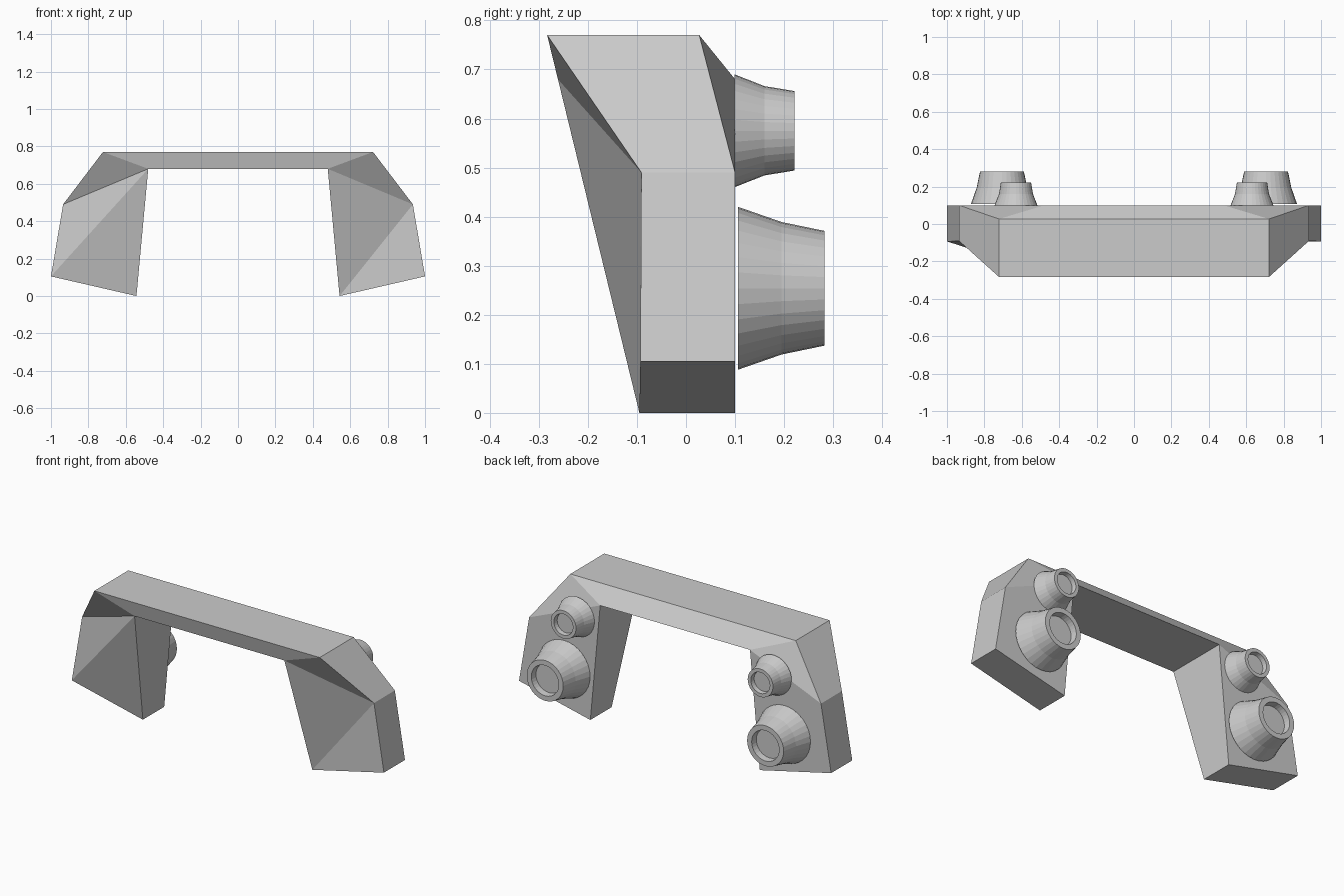
import bpy, bmesh, math

if "Cube" in bpy.data.objects:
    bpy.data.objects.remove(bpy.data.objects["Cube"])


def make_object(name, bm):
    bmesh.ops.recalc_face_normals(bm, faces=bm.faces)
    me = bpy.data.meshes.new(name)
    bm.to_mesh(me)
    bm.free()
    ob = bpy.data.objects.new(name, me)
    bpy.context.collection.objects.link(ob)
    return ob


# Frame corners for one side: (x, z, front y, back y)
CORNERS = [
    (0.42, 0.77, -0.283, 0.027),   # bar top, where the leg starts
    (0.722, 0.77, -0.283, 0.027),  # shoulder
    (0.935, 0.49, -0.091, 0.10),   # outer elbow
    (1.0, 0.105, -0.093, 0.10),    # outer foot
    (0.543, 0.0, -0.095, 0.10),    # inner foot
    (0.48, 0.68, -0.261, 0.10),    # inner corner under the bar
]

# Arched frame: two legs joined by a bar
bm = bmesh.new()
sides = {}
for s in (-1, 1):
    front = [bm.verts.new((s * x, yf, z)) for x, z, yf, yb in CORNERS]
    back = [bm.verts.new((s * x, yb, z)) for x, z, yf, yb in CORNERS]
    sides[s] = front, back
    for v in (front, back):
        bm.faces.new((v[0], v[1], v[5]))
        bm.faces.new((v[1], v[2], v[5]))
    bm.faces.new(back[2:])
    # the twisted front leg face folds differently on each side
    f = front
    tris = ((2, 3, 5), (3, 4, 5)) if s < 0 else ((2, 3, 4), (2, 4, 5))
    for t in tris:
        bm.faces.new([f[i] for i in t])
    for i in range(5):
        bm.faces.new((front[i], front[i + 1], back[i + 1], back[i]))
(lf, lb), (rf, rb) = sides[-1], sides[1]
for a, b, c, d in ((lf[0], rf[0], rf[5], lf[5]), (lb[0], rb[0], rb[5], lb[5]),
                   (lf[0], rf[0], rb[0], lb[0]), (lf[5], rf[5], rb[5], lb[5])):
    bm.faces.new((a, b, c, d))
bmesh.ops.dissolve_limit(bm, angle_limit=0.01, verts=bm.verts, edges=bm.edges)
make_object("arched_frame", bm)


# Flared nozzle: (radius, y) profile turned about the y direction
def nozzle(name, x, z, profile, n=32):
    bm = bmesh.new()
    rings = []
    for r, y in profile:
        rings.append([bm.verts.new((x + r * math.cos(2 * math.pi * i / n), y,
                                    z + r * math.sin(2 * math.pi * i / n)))
                      for i in range(n)])
    for a, b in zip(rings, rings[1:]):
        for i in range(n):
            j = (i + 1) % n
            bm.faces.new((a[i], a[j], b[j], b[i]))
    bm.faces.new(rings[0])
    bm.faces.new(rings[-1])
    make_object(name, bm)


LARGE = [(0.166, 0.106), (0.135, 0.195), (0.117, 0.282), (0.088, 0.282), (0.084, 0.245)]
SMALL = [(0.115, 0.099), (0.091, 0.16), (0.081, 0.221), (0.061, 0.221), (0.058, 0.195)]
for s, side in ((-1, "left"), (1, "right")):
    nozzle("large_nozzle_" + side, s * 0.706, 0.254, LARGE)
    nozzle("small_nozzle_" + side, s * 0.631, 0.575, SMALL)
